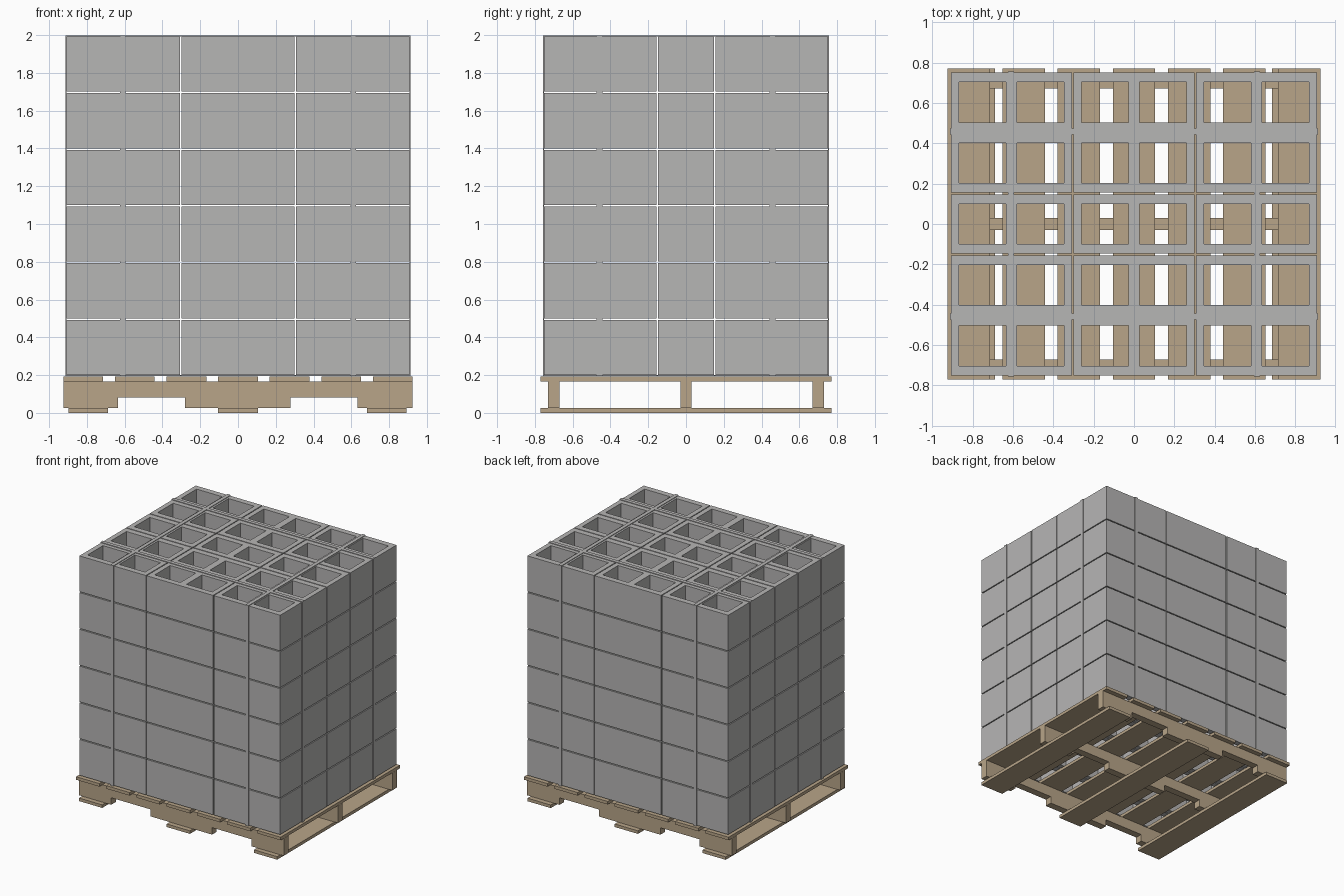
import bpy, bmesh

if "Cube" in bpy.data.objects:
    bpy.data.objects.remove(bpy.data.objects["Cube"])


def material(name, rgb):
    m = bpy.data.materials.new(name)
    m.diffuse_color = (*rgb, 1)
    m.use_nodes = True
    m.node_tree.nodes["Principled BSDF"].inputs["Base Color"].default_value = m.diffuse_color
    return m


GREY = material("concrete_grey", (0.47, 0.465, 0.46))
WOOD = material("pallet_wood", (0.48, 0.375, 0.25))


def finish(bm, name, mat):
    bmesh.ops.recalc_face_normals(bm, faces=bm.faces)
    me = bpy.data.meshes.new(name)
    bm.to_mesh(me)
    bm.free()
    me.materials.append(mat)
    return me


def place(name, me, loc=(0, 0, 0)):
    ob = bpy.data.objects.new(name, me)
    ob.location = loc
    bpy.context.collection.objects.link(ob)
    return ob


def box(name, x, y, z, mat):
    bm = bmesh.new()
    bmesh.ops.create_cube(bm, size=1)
    for v in bm.verts:
        v.co = [r[0] if c < 0 else r[1] for c, r in zip(v.co, (x, y, z))]
    return place(name, finish(bm, name, mat))


def block_mesh(xs, ys, height):
    """Hollow block: a grid of filled cells around two open cores."""
    bm = bmesh.new()
    lo = [[bm.verts.new((x, y, 0)) for y in ys] for x in xs]
    hi = [[bm.verts.new((x, y, height)) for y in ys] for x in xs]
    nx, ny = len(xs) - 1, len(ys) - 1

    def solid(i, j):
        return 0 <= i < nx and 0 <= j < ny and not (i in (1, 3) and j == 1)

    for i in range(nx):
        for j in range(ny):
            if not solid(i, j):
                continue
            ring = [(i, j), (i + 1, j), (i + 1, j + 1), (i, j + 1)]
            bm.faces.new([lo[a][b] for a, b in reversed(ring)])
            bm.faces.new([hi[a][b] for a, b in ring])
            # walls only where the neighbouring cell is open
            for k, (di, dj) in enumerate(((0, -1), (1, 0), (0, 1), (-1, 0))):
                if not solid(i + di, j + dj):
                    (a, b), (c, d) = ring[k], ring[(k + 1) % 4]
                    bm.faces.new((lo[a][b], lo[c][d], hi[c][d], hi[a][b]))
    return finish(bm, "hollow_block", GREY)


# Stack of hollow blocks: 3 x 5 x 6
PX, PY, PZ = 0.607, 0.302, 0.30
block = block_mesh((-0.3, -0.26, -0.028, 0.028, 0.26, 0.3),
                   (-0.147, -0.1, 0.1, 0.147), 0.292)
for layer in range(6):
    for i in (-1, 0, 1):
        for j in range(-2, 3):
            place("hollow_block", block, (i * PX, j * PY, 0.201 + layer * PZ))

# Thin straps wrapped round the stack, two in each direction
T = 0.005
Z0, Z1 = 0.196, 1.998
XO, YO = PX + 0.3, 2 * PY + 0.147
for s in (-1, 1):
    c = s * 0.61
    xr = (c - 0.015, c + 0.015)
    for z in (Z0, Z1 - T):
        box("strap_across_depth", xr, (-YO - T, YO + T), (z, z + T), GREY)
    for y in (-YO - T, YO):
        box("strap_across_depth_side", xr, (y, y + T), (Z0, Z1), GREY)
    c = s * 0.458
    yr = (c - 0.015, c + 0.015)
    for z in (Z0, Z1 - T):
        box("strap_across_width", (-XO - T, XO + T), yr, (z, z + T), GREY)
    for x in (-XO - T, XO):
        box("strap_across_width_side", (x, x + T), yr, (Z0, Z1), GREY)

# Pallet top boards
for i in range(-3, 4):
    c = i * 0.273
    box("pallet_top_board", (c - 0.105, c + 0.105), (-0.77, 0.77), (0.167, 0.192), WOOD)

# Pallet bottom boards
for c in (-0.793, 0, 0.788):
    box("pallet_bottom_board", (c - 0.105, c + 0.105), (-0.77, 0.77), (0, 0.025), WOOD)

# Notched stringers along x
profile = [(-0.925, 0.025), (-0.635, 0.025), (-0.635, 0.082), (-0.28, 0.082),
           (-0.28, 0.025), (0.277, 0.025), (0.277, 0.082), (0.632, 0.082),
           (0.632, 0.025), (0.925, 0.025), (0.925, 0.167), (-0.925, 0.167)]
bm = bmesh.new()
front = [bm.verts.new((x, -0.03, z)) for x, z in profile]
back = [bm.verts.new((x, 0.03, z)) for x, z in profile]
bm.faces.new(front)
bm.faces.new(back[::-1])
for k in range(len(profile)):
    n = (k + 1) % len(profile)
    bm.faces.new((front[k], back[k], back[n], front[n]))
stringer = finish(bm, "pallet_stringer", WOOD)
for y in (-0.7, 0, 0.7):
    place("pallet_stringer", stringer, (0, y, 0))
